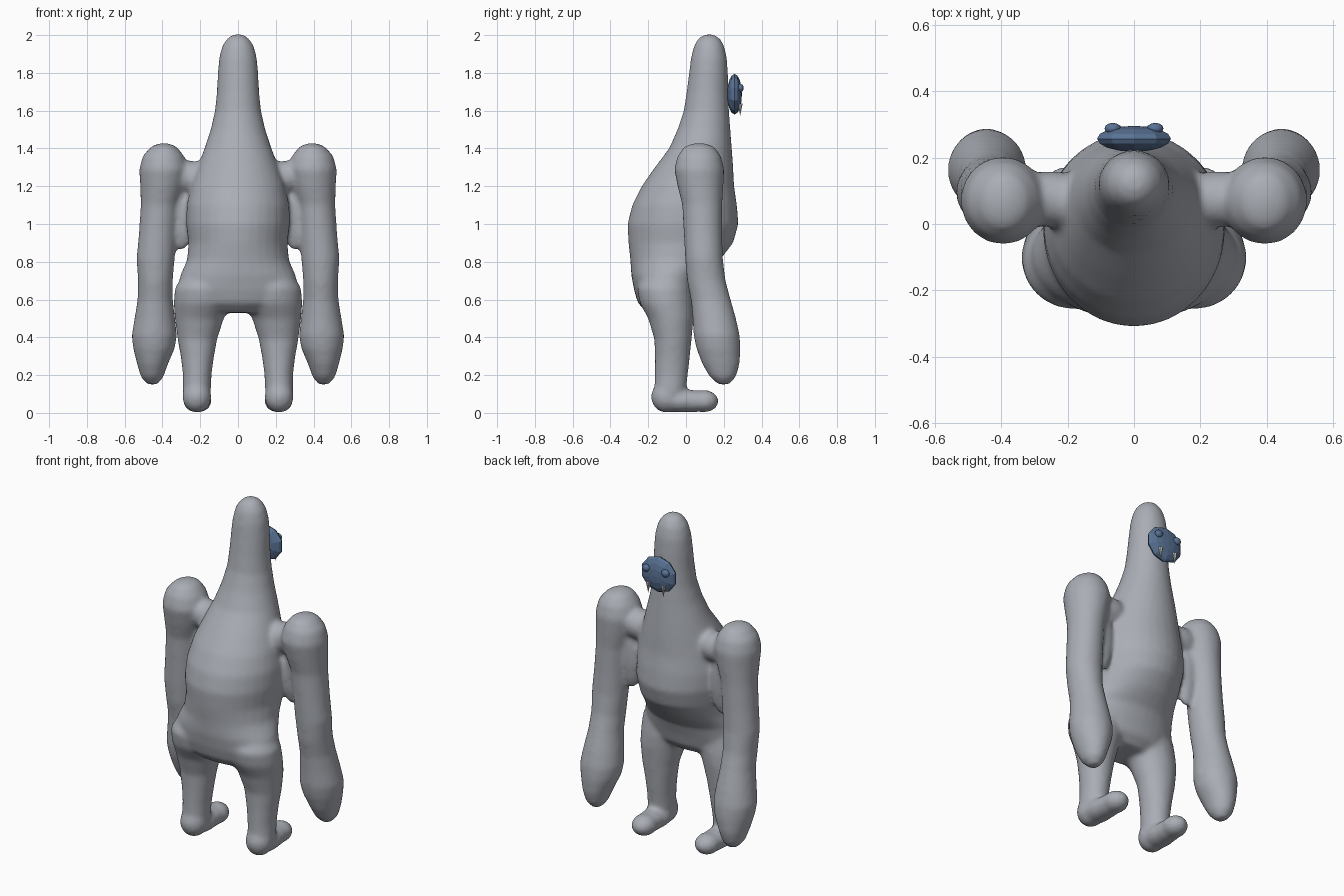
import bpy, bmesh, math
from mathutils import Matrix, Vector

if "Cube" in bpy.data.objects:
    bpy.data.objects.remove(bpy.data.objects["Cube"])


def material(name, rgb):
    m = bpy.data.materials.new(name)
    m.diffuse_color = (*rgb, 1)
    m.use_nodes = True
    m.node_tree.nodes["Principled BSDF"].inputs["Base Color"].default_value = m.diffuse_color
    return m


SKIN = material("grey skin", (0.40, 0.42, 0.46))
BLUE = material("blue mask", (0.10, 0.17, 0.30))
FANG = material("pale fang", (0.65, 0.65, 0.62))


def loft(bm, rows, sides=32):
    """Closed skin over elliptical rings (x0, x1, y0, y1, z)."""
    rings = []
    for x0, x1, y0, y1, z in rows:
        ring = []
        for i in range(sides):
            a = 2 * math.pi * i / sides
            ring.append(bm.verts.new(((x0 + x1) / 2 + (x1 - x0) / 2 * math.cos(a),
                                      (y0 + y1) / 2 + (y1 - y0) / 2 * math.sin(a), z)))
        rings.append(ring)
    faces = [bm.faces.new(rings[0]), bm.faces.new(rings[-1])]
    for lo, hi in zip(rings, rings[1:]):
        for i in range(sides):
            j = (i + 1) % sides
            faces.append(bm.faces.new((lo[i], lo[j], hi[j], hi[i])))
    bmesh.ops.recalc_face_normals(bm, faces=faces)


def ball(bm, centre, radii, u=24, v=14):
    mat = Matrix.Translation(centre) @ Matrix.Diagonal((*radii, 1))
    bmesh.ops.create_uvsphere(bm, u_segments=u, v_segments=v, radius=1, matrix=mat)


def finish(bm, name, mat, smooth=True):
    me = bpy.data.meshes.new(name)
    bm.to_mesh(me)
    bm.free()
    me.materials.append(mat)
    for p in me.polygons:
        p.use_smooth = smooth
    ob = bpy.data.objects.new(name, me)
    bpy.context.collection.objects.link(ob)
    return ob


body = bmesh.new()

# Torso, neck and head: half width, back, front, height
torso = [(.20, -.20, .00, .53), (.29, -.255, .05, .58), (.325, -.275, .07, .65),
         (.305, -.29, .10, .73), (.27, -.295, .18, .81), (.262, -.305, .25, .90),
         (.275, -.31, .278, 1.0), (.272, -.285, .27, 1.1), (.25, -.235, .255, 1.2),
         (.215, -.165, .25, 1.3), (.178, -.09, .243, 1.4), (.145, -.045, .235, 1.5),
         (.122, -.012, .228, 1.6), (.112, .003, .224, 1.7), (.107, .016, .222, 1.8),
         (.100, .026, .217, 1.88), (.083, .042, .202, 1.945), (.056, .066, .178, 1.985),
         (.025, .097, .147, 2.003)]
loft(body, [(-w, w, y0, y1, z) for w, y0, y1, z in torso])

# Arms, hand up to shoulder (inner x, outer x, back, front, height)
arm = [(.425, .48, .17, .23, .15), (.395, .515, .125, .265, .19), (.37, .535, .085, .285, .26),
       (.335, .555, .055, .288, .34), (.323, .563, .04, .285, .41), (.333, .548, .035, .265, .50),
       (.345, .532, .025, .237, .60), (.345, .53, .005, .21, .70), (.335, .537, -.005, .195, .82),
       (.327, .525, -.012, .192, .95), (.315, .515, -.02, .192, 1.1), (.285, .518, -.045, .198, 1.2),
       (.265, .523, -.063, .203, 1.29), (.285, .505, -.045, .185, 1.36),
       (.325, .46, -.01, .15, 1.41), (.37, .415, .04, .10, 1.428)]
# Legs, ankle up to hip
leg = [(.155, .28, -.165, -.01, .05), (.143, .293, -.168, .00, .12), (.14, .292, -.166, .01, .20),
       (.128, .302, -.165, .02, .29), (.110, .320, -.168, .03, .39), (.075, .335, -.20, .04, .50),
       (.03, .34, -.245, .04, .58), (.02, .335, -.26, .03, .66), (.08, .29, -.22, .00, .73)]
for s in (-1, 1):
    for limb in (arm, leg):
        loft(body, [(s * a, s * b, y0, y1, z) for a, b, y0, y1, z in limb])
    # Shoulder bridge and the web under the arm
    ball(body, (s * .255, .075, 1.25), (.13, .085, .085))
    ball(body, (s * .30, .085, 1.07), (.07, .05, .21))
    # Foot: heel, sole and toe
    ball(body, (s * .218, -.105, .085), (.077, .08, .085))
    ball(body, (s * .215, -.03, .062), (.075, .12, .06))
    ball(body, (s * .21, .095, .062), (.07, .078, .06))
    ball(body, (s * .213, .03, .062), (.07, .10, .06))

skin = finish(body, "body", SKIN)
rm = skin.modifiers.new("fuse", 'REMESH')
rm.mode = 'VOXEL'
rm.voxel_size = 0.013
rm.use_smooth_shade = True
sm = skin.modifiers.new("soften", 'SMOOTH')
sm.factor = 0.5
sm.iterations = 10

# Face mask: faceted disc floating before the head
bm = bmesh.new()
turn = Matrix.Translation((0, .257, 1.687)) @ Matrix.Diagonal((.117, .039, .107, 1))
bmesh.ops.create_uvsphere(bm, u_segments=10, v_segments=8, radius=1,
                          matrix=turn @ Matrix.Rotation(math.pi / 2, 4, 'X'))
finish(bm, "face_mask", BLUE, False)

# Eyes and fangs
for s, side in ((-1, "left"), (1, "right")):
    bm = bmesh.new()
    ball(bm, (s * .064, .288, 1.72), (.025, .017, .022), 12, 8)
    finish(bm, side + "_eye", BLUE)
    bm = bmesh.new()
    bmesh.ops.create_cone(bm, cap_ends=True, segments=8, radius1=.013, radius2=0, depth=.065,
                          matrix=Matrix.Translation((s * .05, .287, 1.605))
                          @ Matrix.Rotation(math.pi, 4, 'X'))
    finish(bm, side + "_fang", FANG, False)
